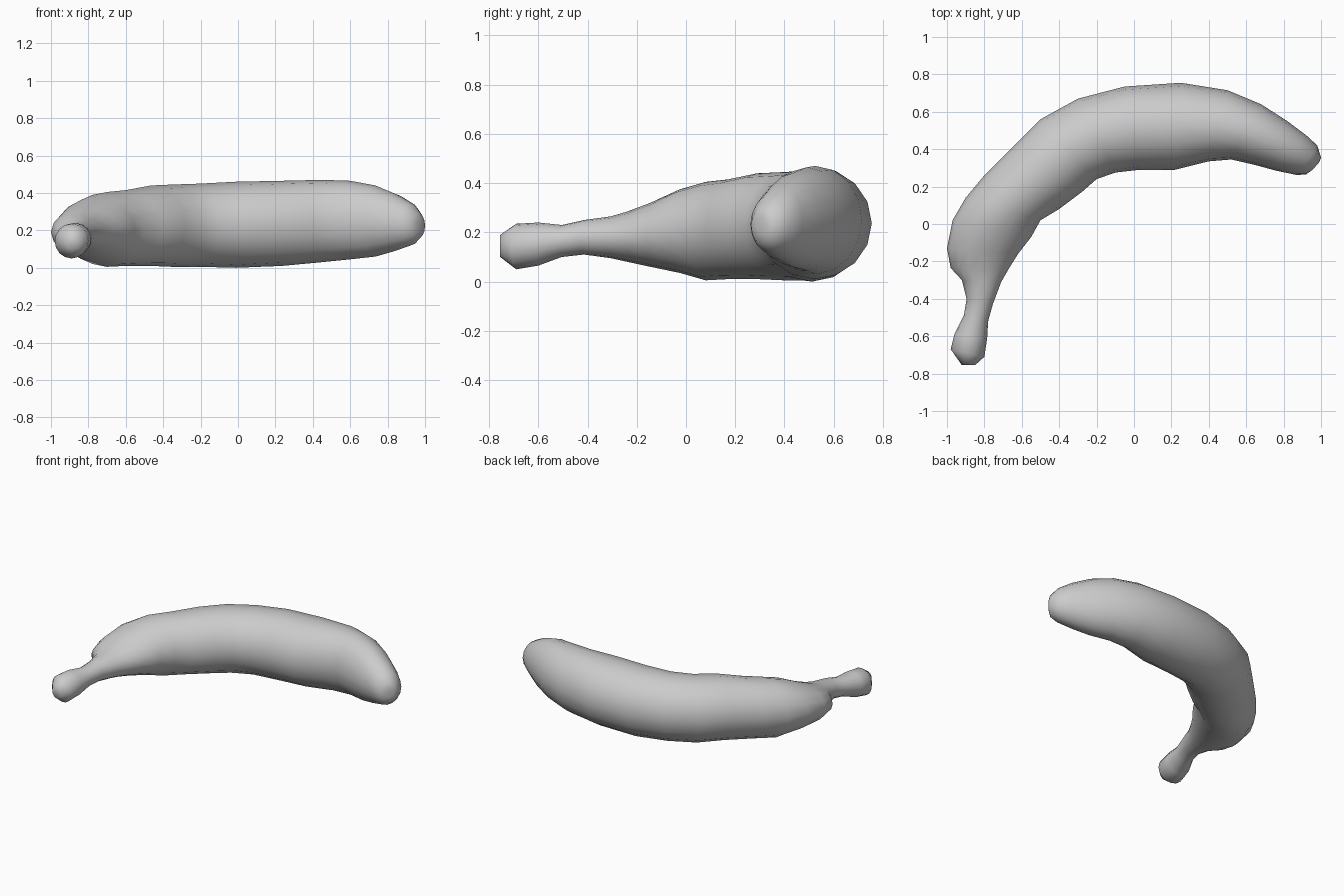
import bpy, bmesh, math

SIDES = 16
# Sections from stem to tip: outer x, outer y, inner x, inner y, bottom z, top z
SECTIONS = [
    (-.92, -.755, -.85, -.755, .10, .19),
    (-.98, -.67, -.80, -.71, .05, .235),
    (-.96, -.59, -.785, -.61, .065, .24),
    (-.91, -.49, -.78, -.52, .10, .23),
    (-.895, -.40, -.755, -.43, .11, .25),
    (-.92, -.30, -.71, -.31, .095, .265),
    (-.98, -.235, -.67, -.24, .08, .285),
    (-1.0, -.13, -.62, -.16, .06, .32),
    (-.97, .02, -.55, -.07, .035, .375),
    (-.90, .14, -.50, .02, .005, .405),
    (-.80, .26, -.40, .08, .01, .415),
    (-.65, .41, -.28, .17, .01, .44),
    (-.50, .56, -.20, .24, .005, .445),
    (-.30, .67, -.10, .275, .005, .45),
    (-.05, .735, .03, .29, .0, .46),
    (.25, .755, .22, .29, .01, .465),
    (.50, .715, .40, .335, .03, .47),
    (.68, .64, .52, .345, .045, .465),
    (.82, .55, .65, .315, .06, .44),
    (.92, .475, .76, .285, .09, .395),
    (.98, .42, .87, .262, .12, .345),
    (1.0, .355, .92, .265, .155, .295),
    (.99, .33, .955, .29, .195, .26),
]

# Curved fruit body with neck and stem, lofted ring by ring
bm = bmesh.new()
rings = []
for ox, oy, ix, iy, z0, z1 in SECTIONS:
    ring = []
    for k in range(SIDES):
        a = 2 * math.pi * k / SIDES
        t = (1 + math.cos(a)) / 2
        z = (z0 + z1) / 2 + (z1 - z0) / 2 * math.sin(a)
        ring.append(bm.verts.new((ix + (ox - ix) * t, iy + (oy - iy) * t, z)))
    rings.append(ring)
for r, s in zip(rings, rings[1:]):
    for k in range(SIDES):
        n = (k + 1) % SIDES
        bm.faces.new((r[k], r[n], s[n], s[k]))
# Closed stem end and blossom tip
bm.faces.new(rings[0][::-1])
bm.faces.new(rings[-1])
bmesh.ops.recalc_face_normals(bm, faces=bm.faces[:])
for f in bm.faces:
    f.smooth = True
mesh = bpy.data.meshes.new("banana")
bm.to_mesh(mesh)
bm.free()
bpy.context.collection.objects.link(bpy.data.objects.new("banana", mesh))
